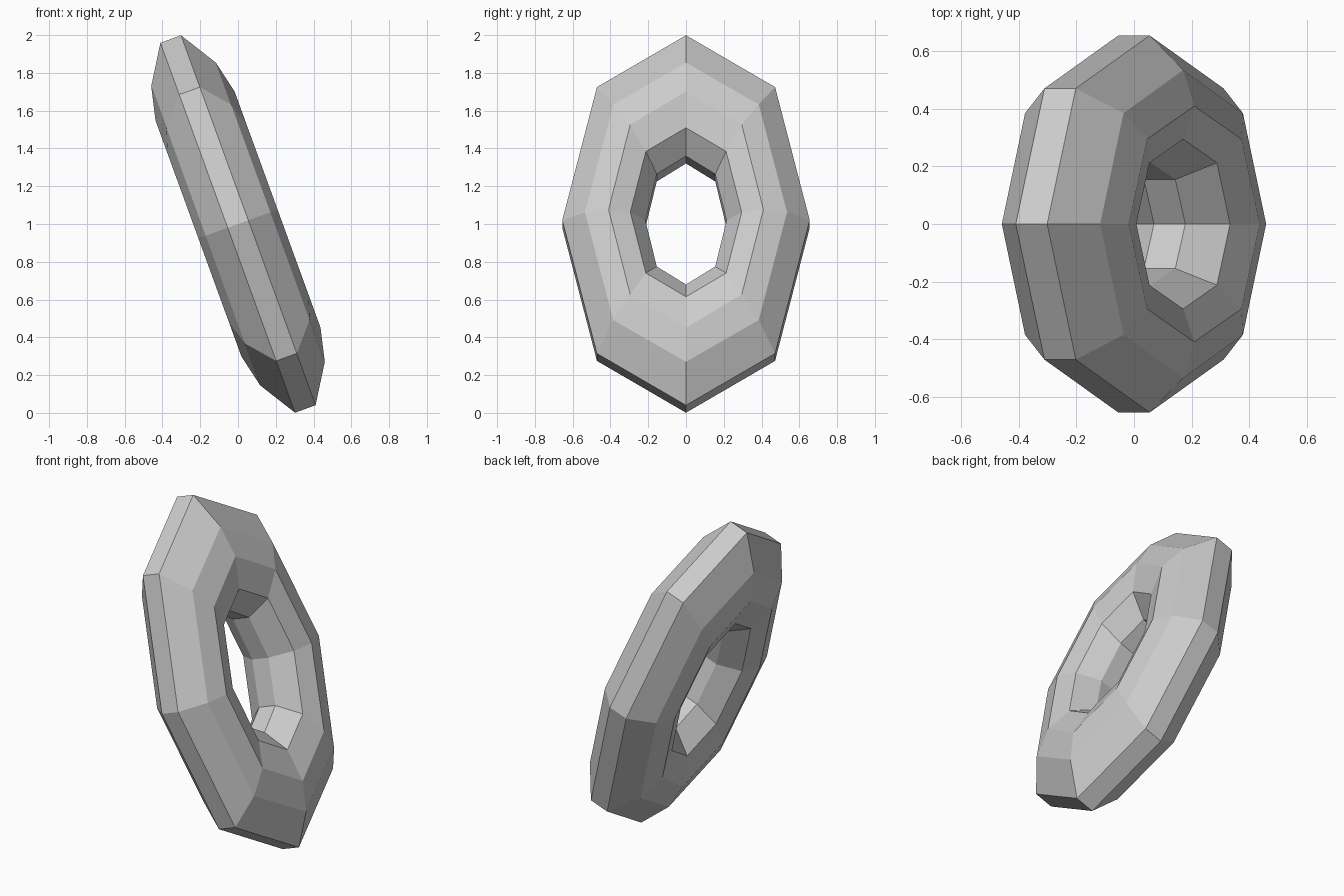
import bpy, bmesh, math
from mathutils import Matrix

if "Cube" in bpy.data.objects:
    bpy.data.objects.remove(bpy.data.objects["Cube"])

# Half of the tube section: (long radius, side radius, half thickness)
half = [(1.042, 0.655, 0.058), (0.843, 0.535, 0.182), (0.665, 0.41, 0.223),
        (0.476, 0.295, 0.182), (0.362, 0.215, 0.058)]
section = half + [(a, b, -n) for a, b, n in reversed(half)]

# Eight stations around the ring: (side factor, long factor)
d = 0.72
stations = [(0, 1), (d, d), (1, 0), (d, -d), (0, -1), (-d, -d), (-1, 0), (-d, d)]

# Sweep the ten-sided section around the stretched ring
bm = bmesh.new()
rings = [[bm.verts.new((n, b * s, a * c)) for a, b, n in section] for s, c in stations]
for i, ring in enumerate(rings):
    nxt = rings[(i + 1) % len(rings)]
    for j in range(len(section)):
        k = (j + 1) % len(section)
        bm.faces.new((ring[j], ring[k], nxt[k], nxt[j]))
bmesh.ops.recalc_face_normals(bm, faces=bm.faces)

# Lean the link back and stand it on the ground
lean = Matrix.Translation((0, 0, 1)) @ Matrix.Rotation(math.radians(-20), 4, 'Y')
bm.transform(lean)

mesh = bpy.data.meshes.new("chain_link")
bm.to_mesh(mesh)
bm.free()
bpy.context.collection.objects.link(bpy.data.objects.new("chain_link", mesh))
